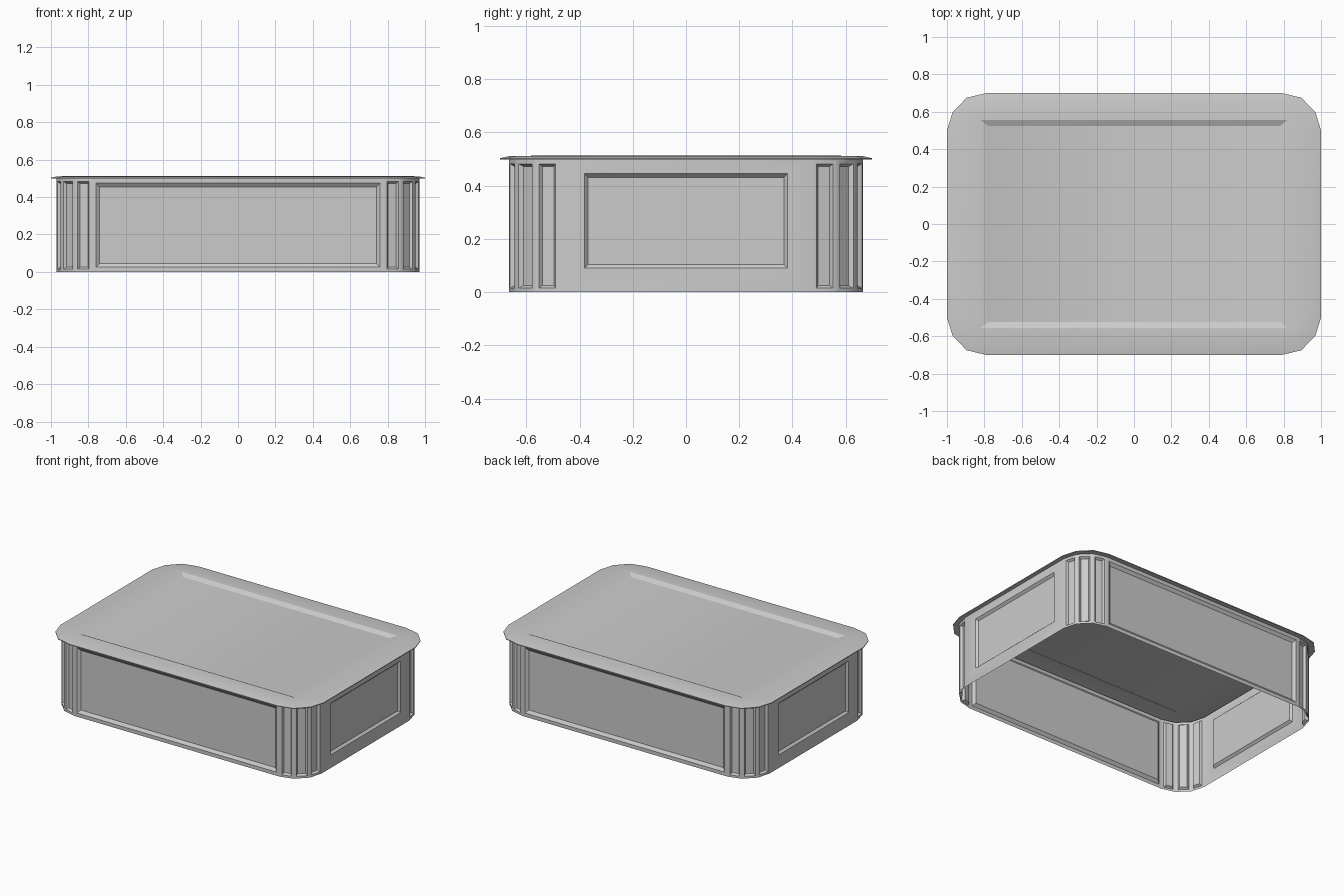
import bpy, bmesh
from mathutils import Vector

if "Cube" in bpy.data.objects:
    bpy.data.objects.remove(bpy.data.objects["Cube"])


def ring(pts):
    """Mirror one corner's points (front right) into a full counter-clockwise outline."""
    fr = list(pts)
    br = [(x, -y) for x, y in reversed(pts)]
    bl = [(-x, -y) for x, y in pts]
    fl = [(-x, y) for x, y in reversed(pts)]
    return fr + br + bl + fl


def band(bm, lower, upper):
    n = len(lower)
    for i in range(n):
        j = (i + 1) % n
        bm.faces.new((lower[i], lower[j], upper[j], upper[i]))


def recess(bm, outer, hole, inner):
    """Flat border, sloped step and sunken panel."""
    if outer:
        band(bm, outer, hole)
    band(bm, hole, inner)
    bm.faces.new(inner)


def finish(bm, name, angle):
    bmesh.ops.remove_doubles(bm, verts=bm.verts, dist=0.0005)
    me = bpy.data.meshes.new(name)
    bm.to_mesh(me)
    bm.free()
    ob = bpy.data.objects.new(name, me)
    bpy.context.collection.objects.link(ob)
    bpy.context.view_layer.objects.active = ob
    ob.select_set(True)
    bpy.ops.object.shade_smooth_by_angle(angle=angle)
    ob.select_set(False)


DEPTH = 0.015
H = 0.50

# Walls: every side and corner facet carries a sunken panel
bm = bmesh.new()
outline = ring([(0.78, -0.665), (0.873, -0.64), (0.945, -0.568), (0.97, -0.475)])
n = len(outline)
for i in range(n):
    a, b = Vector((*outline[i], 0)), Vector((*outline[(i + 1) % n], 0))
    length = (b - a).length
    u = (b - a).normalized()
    inward = Vector((-u.y, u.x, 0))
    if length > 1.2:
        half, z0, z1, step = 0.76, 0.025, 0.475, 0.02
    elif length > 0.5:
        half, z0, z1, step = 0.382, 0.09, 0.445, 0.014
    else:
        half, z0, z1, step = length / 2 - 0.016, 0.015, 0.482, 0.01
    mid = (a + b) / 2

    def rect(h, lo, hi, d):
        return [bm.verts.new(mid + u * s * h + inward * d + Vector((0, 0, z)))
                for s, z in ((-1, lo), (1, lo), (1, hi), (-1, hi))]
    recess(bm, rect(length / 2, 0, H, 0), rect(half, z0, z1, 0),
           rect(half - step, z0 + step, z1 - step, DEPTH))
finish(bm, "box_walls", 0.6)

# Lid: thin overhanging rim, gently raised top with a sunken panel
bm = bmesh.new()
rim = [(0.79, -0.70), (0.895, -0.675), (0.97, -0.597), (1.0, -0.50)]


def lid_ring(dx, z):
    return [bm.verts.new((x - dx * (1 if x > 0 else -1), y - dx * (1 if y > 0 else -1), z))
            for x, y in ring(rim)]


def top_rect(x, y, z):
    return [bm.verts.new((sx * x, sy * y, z)) for sx, sy in ((1, -1), (1, 1), (-1, 1), (-1, -1))]


under = [bm.verts.new((x, y, H)) for x, y in outline]
low, edge, top = lid_ring(0, 0.498), lid_ring(0, 0.503), lid_ring(0.035, 0.511)
band(bm, under, low)
band(bm, low, edge)
band(bm, edge, top)
hole = top_rect(0.82, 0.557, 0.513)
inner = top_rect(0.783, 0.525, 0.513 - DEPTH)
for c in range(4):
    for k in range(3):
        bm.faces.new((top[c * 4 + k], top[c * 4 + k + 1], hole[c]))
    bm.faces.new((top[c * 4 + 3], top[(c * 4 + 4) % 16], hole[(c + 1) % 4], hole[c]))
recess(bm, None, hole, inner)
finish(bm, "lid", 0.4)
